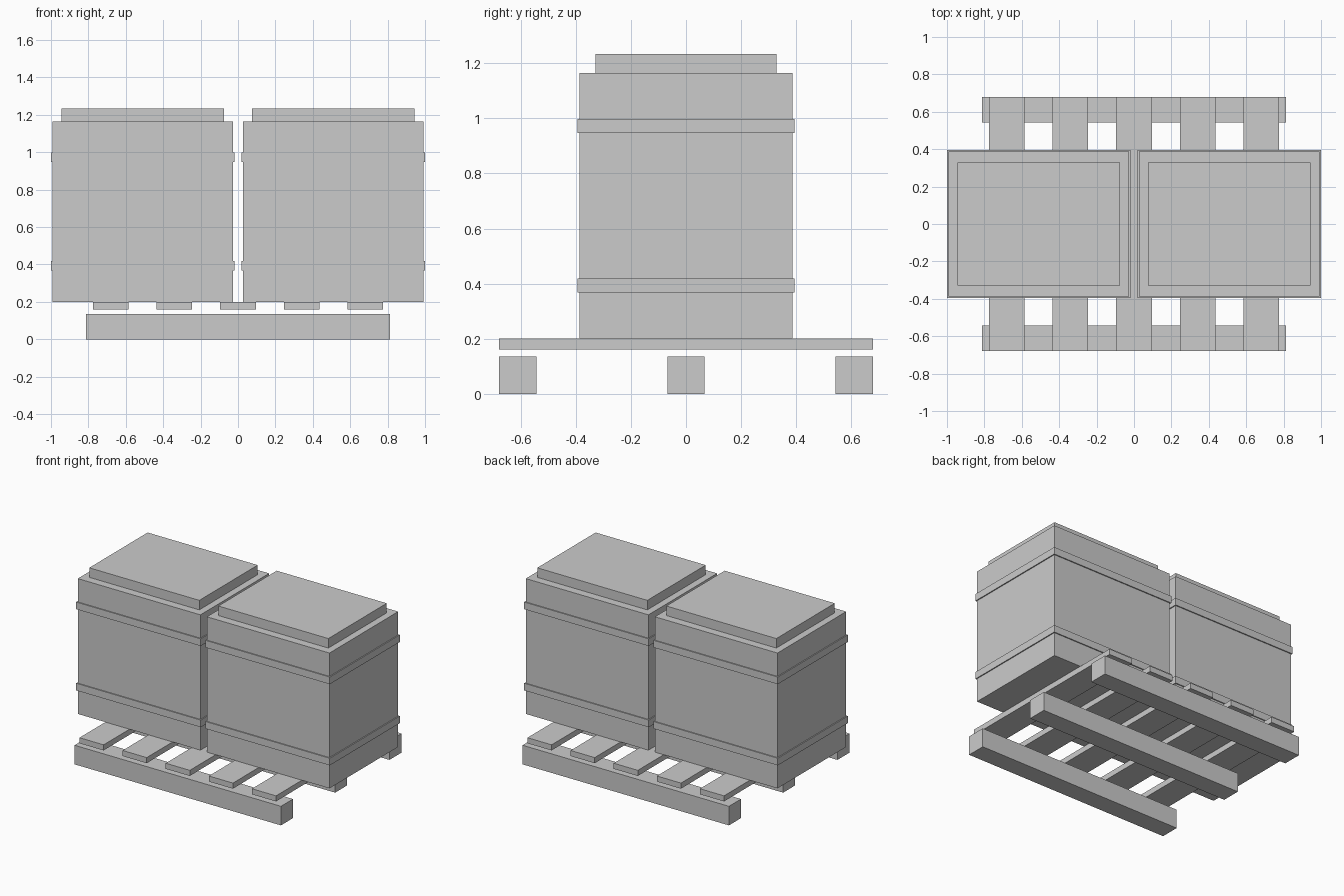
import bpy

if "Cube" in bpy.data.objects:
    bpy.data.objects.remove(bpy.data.objects["Cube"])


def box(name, center, size):
    """Axis-aligned box with real dimensions baked into the mesh."""
    bpy.ops.mesh.primitive_cube_add(size=1, location=center)
    ob = bpy.context.object
    ob.name = name
    ob.scale = size
    bpy.ops.object.transform_apply(location=False, rotation=False, scale=True)
    return ob


# Pallet runners, lengthwise along x
for i in (-1, 0, 1):
    box("pallet_runner", (0, i * 0.611, 0.068), (1.628, 0.136, 0.136))

# Pallet deck slats, floating just above the runners
for i in range(-2, 3):
    box("pallet_slat", (i * 0.34, 0, 0.18), (0.19, 1.357, 0.04))

# Two crates side by side, each with two straps and a raised lid
for side in (-1, 1):
    x = side * 0.509
    box("crate_body", (x, 0, 0.6825), (0.967, 0.774, 0.965))
    for z in (0.394, 0.973):
        box("crate_strap", (x, 0, z), (0.982, 0.789, 0.051))
    box("crate_lid", (x, 0, 1.199), (0.868, 0.658, 0.068))
